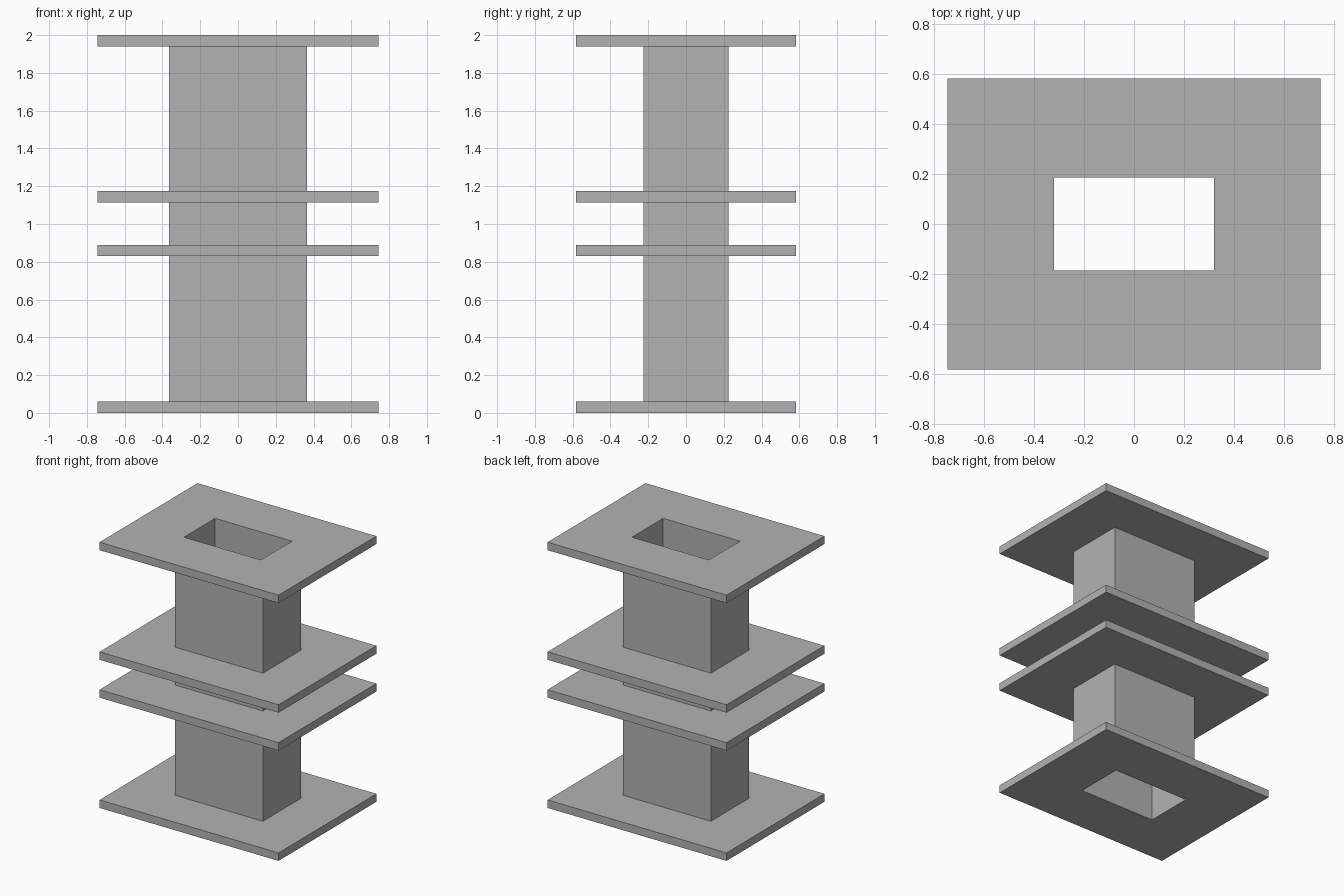
import bpy
import bmesh

cube = bpy.data.objects.get("Cube")
if cube:
    bpy.data.objects.remove(cube, do_unlink=True)

grey = bpy.data.materials.new("plain_grey")
grey.use_nodes = True
grey.diffuse_color = (0.45, 0.45, 0.45, 1)
grey.node_tree.nodes["Principled BSDF"].inputs["Base Color"].default_value = grey.diffuse_color

OUTER = (0.365, 0.225)   # duct outside half size
INNER = (0.32, 0.185)    # duct opening half size
PLATE = (0.745, 0.582)   # flange half size
THICK = 0.06


def frame(name, outer, inner, z0, z1):
    """Rectangular slab or tube with a rectangular through-hole."""
    bm = bmesh.new()
    signs = ((-1, -1), (1, -1), (1, 1), (-1, 1))

    def loop(half, z):
        return [bm.verts.new((sx * half[0], sy * half[1], z)) for sx, sy in signs]

    loops = [loop(outer, z0), loop(outer, z1), loop(inner, z1), loop(inner, z0)]
    for i, a in enumerate(loops):
        b = loops[(i + 1) % 4]
        for j in range(4):
            k = (j + 1) % 4
            bm.faces.new((a[j], a[k], b[k], b[j]))
    bmesh.ops.recalc_face_normals(bm, faces=bm.faces)
    mesh = bpy.data.meshes.new(name)
    bm.to_mesh(mesh)
    bm.free()
    mesh.materials.append(grey)
    obj = bpy.data.objects.new(name, mesh)
    bpy.context.collection.objects.link(obj)
    return obj


# Hollow duct running between the end flanges
frame("duct", OUTER, INNER, THICK, 2 - THICK)

# End flanges share the duct opening
frame("bottom_flange", PLATE, INNER, 0, THICK)
frame("top_flange", PLATE, INNER, 2 - THICK, 2)

# Middle flanges wrap around the duct
frame("lower_middle_flange", PLATE, OUTER, 0.83, 0.83 + THICK)
frame("upper_middle_flange", PLATE, OUTER, 1.115, 1.115 + THICK)
